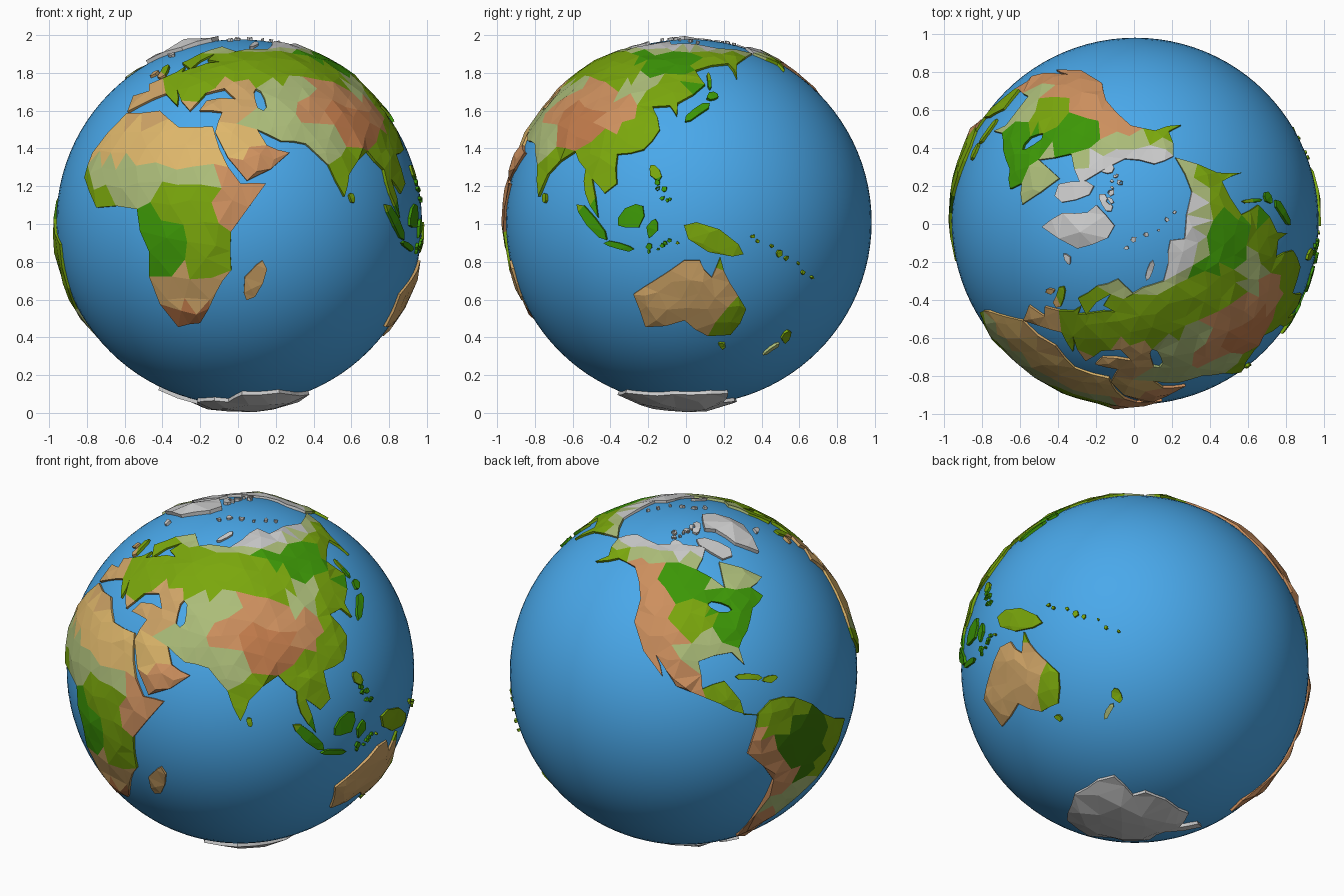
import bpy, bmesh, math, random
from mathutils import Vector, geometry

if "Cube" in bpy.data.objects:
    bpy.data.objects.remove(bpy.data.objects["Cube"])

random.seed(4)
CENTRE = Vector((0.006, 0.015, 1.01))
OCEAN, COAST = 0.968, 0.982
BIOMES, MATS, LIFT = [], {}, {}


def unit(lon, lat):
    a, b = math.radians(lon - 132.5), math.radians(lat)
    return Vector((math.cos(a) * math.cos(b), math.sin(a) * math.cos(b), math.sin(b)))


def material(name, code):
    m = bpy.data.materials.new(name)
    rgb = [int(code[i:i + 2], 16) / 255 for i in (0, 2, 4)]
    m.diffuse_color = [c ** 2.2 for c in rgb] + [1]
    m.use_nodes = True
    m.node_tree.nodes["Principled BSDF"].inputs["Base Color"].default_value = m.diffuse_color
    return m


def biome(name, code, lift, spots=()):
    MATS[name], LIFT[name] = material(name, code), lift
    BIOMES.extend((unit(*s), name) for s in spots)


def biome_at(p):
    """Ice and tundra by latitude, otherwise the nearest climate spot."""
    lat = math.degrees(math.asin(max(-1, min(1, p.z))))
    if p.dot(unit(-105, 60)) > 0.85:
        lat += 3            # the cold reaches further south in the west
    if lat > 69 or lat < -62 or p.dot(unit(-42, 72)) > 0.97:
        return "ice"
    return "sage" if lat > 65.5 else max(BIOMES, key=lambda b: b[0].dot(p))[1]


def outline(pts):
    """Coast through the given points, long stretches broken by a jittered midpoint."""
    ds, out = [unit(*p) for p in pts], []
    for a, b in zip(ds, ds[1:] + ds[:1]):
        out.append(a)
        d = b - a
        if d.length > 0.11:
            out.append(((a + b) / 2 + a.cross(d) * random.uniform(-.06, .08)).normalized())
    return out


def strip(lon0, lat0, lon1, lat1, width=0.3):
    """Long island between two points."""
    a, b = unit(lon0, lat0), unit(lon1, lat1)
    side = a.cross(b - a) * width
    ring = []
    for i in range(8):
        t = i * math.pi / 4
        ring.append(((a + b) / 2 + (b - a) / 2 * math.cos(t)
                     + side * math.sin(t) * random.uniform(.6, 1.2)).normalized())
    return ring


def chain(lon0, lat0, lon1, lat1, n, spread=0.02):
    """Row of scattered islets between two points."""
    loops = []
    for i in range(n):
        c = unit(lon0, lat0).lerp(unit(lon1, lat1), (i + 0.5) / n)
        c = (c + Vector([random.uniform(-spread, spread) for _ in "xyz"])).normalized()
        u = c.orthogonal().normalized()
        v, r = c.cross(u), random.uniform(.008, .022)
        loops.append([(c + (u * math.cos(k * 1.257) + v * math.sin(k * 1.257)) * r * random.uniform(.5, 1.1)).normalized()
                      for k in range(5)])
    return loops


def inside(x, y, loops):
    odd = False
    for lp in loops:
        for (ax, ay), (bx, by) in zip(lp, lp[1:] + lp[:1]):
            if (ay > y) != (by > y) and x < (bx - ax) * (y - ay) / (by - ay) + ax:
                odd = not odd
    return odd


def land(name, dirs, step=0.1, lift=0.0):
    """Faceted raised plate from coast loops (a loop inside a loop is a lake)."""
    c = sum((p for lp in dirs for p in lp), Vector()).normalized()
    u = Vector((0, 0, 1)).cross(c).normalized()
    v = c.cross(u)
    flat = [[(2 * p.dot(u) / (1 + p.dot(c)), 2 * p.dot(v) / (1 + p.dot(c))) for p in lp] for lp in dirs]
    pts, edges = [], []
    for lp in flat:
        n, k = len(pts), len(lp)
        pts += [Vector(p) for p in lp]
        edges += [(n + i, n + (i + 1) % k) for i in range(k)]
    rim = list(pts)
    xs, ys = [p.x for p in rim], [p.y for p in rim]
    y, row = min(ys), 0
    while y < max(ys):
        x = min(xs) + (row % 2) * step / 2
        while x < max(xs):
            q = Vector((x + random.uniform(-.22, .22) * step, y + random.uniform(-.22, .22) * step))
            if inside(q.x, q.y, flat) and min((q - r).length for r in rim) > step * 0.45:
                pts.append(q)
            x += step
        y += step * 0.87
        row += 1
    vs, _, fs, *_ = geometry.delaunay_2d_cdt(pts, edges, [], 0, 1e-6)

    def back(q):
        s = q.length_squared / 4
        return (u * q.x + v * q.y + c * (1 - s)) / (1 + s)
    bm, names = bmesh.new(), list(MATS)
    bv = [bm.verts.new(back(q)) for q in vs]
    for f in fs:
        m = sum((vs[i] for i in f), Vector((0, 0))) / len(f)
        if inside(m.x, m.y, flat):
            bm.faces.new([bv[i] for i in f]).material_index = names.index(biome_at(back(m)))
    bmesh.ops.delete(bm, geom=[w for w in bm.verts if not w.link_faces], context='VERTS')
    border = [e for e in bm.edges if e.is_boundary]
    rimset = {w for e in border for w in e.verts}
    tops = list(bm.verts)
    low = {w: bm.verts.new(w.co * 0.95) for w in rimset}
    for w in tops:
        if w in rimset:
            w.co *= COAST + random.uniform(-.003, .003) + lift * 0.3
        else:
            w.co *= COAST + 0.006 + LIFT[biome_at(w.co)] + lift + random.uniform(-.005, .005)
    for e in border:
        lo = e.link_loops[0]
        a, b = lo.vert, lo.link_loop_next.vert
        bm.faces.new((b, a, low[a], low[b])).material_index = lo.face.material_index
    me = bpy.data.meshes.new(name)
    bm.to_mesh(me)
    bm.free()
    for m in MATS.values():
        me.materials.append(m)
    ob = bpy.data.objects.new(name, me)
    ob.location = CENTRE
    bpy.context.collection.objects.link(ob)


# climate zones: colour, extra height, centre spots (lon, lat)
biome("ice", "C2C2C2", 0.002)
biome("sand", "DDB56A", 0, [(-2, 24), (24, 23), (41, 29)])
biome("tan", "CDA266", 0.002, [(25, -22), (47, -19), (38, 39), (-5, 40), (122, -25), (137, -24)])
biome("brown", "CB8E5E", 0.008, [(42, 6), (50, 17), (73, 36), (88, 42), (102, 36), (-110, 38), (-117, 47), (-130, 57),
                                 (-104, 24), (-79, -6), (-71, -20), (-72, -38)])
biome("clay", "C07A4C", 0.016, [(83, 34), (92, 33), (25, -31)])
biome("green", "79A514", 0, [(-6, 7), (26, 6), (30, -9), (77, 14), (113, 28), (122, 42), (100, 20), (60, 56), (98, 53),
                             (20, 52), (155, 58), (-100, 42), (-87, 14), (-152, 60), (-68, 7), (-43, -12), (142, -6),
                             (153, -30), (175, -38)])
biome("dark_green", "3F960F", 0, [(19, -5), (113, 61), (-105, 54), (-80, 45), (115, 0), (140, 38)])
biome("forest", "3C740E", 0.002, [(-61, -4), (-55, -9)])
biome("sage", "AABB78", 0, [(-2, 14), (25, 15), (54, 34), (64, 43), (107, 46), (73, 26), (-97, 31), (-72, 57), (-62, -30),
                            (170, -44)])

# ocean
bpy.ops.mesh.primitive_uv_sphere_add(segments=96, ring_count=48, radius=OCEAN, location=CENTRE)
ocean = bpy.context.object
ocean.name = "ocean"
ocean.data.materials.append(material("water", "4BA7EA"))
bpy.ops.object.shade_smooth()

# Eurasia, northern and southern coasts, with an inland sea
north = [(-6, 36.5), (-9, 43), (-1, 45), (-4, 48), (8, 54), (10, 57), (11, 54), (23, 59), (30, 60), (22, 61), (24, 65.5),
         (17, 61), (15, 55.5), (6, 59), (12, 66), (26, 71), (41, 67), (34, 65), (68, 69), (80, 73), (104, 77.5),
         (113, 73.5), (160, 69.8), (190, 66)]
south = [(163, 59), (157, 51), (157, 59), (136, 55), (140, 48), (128, 40), (128, 35), (125, 39), (118, 38.5), (122, 30),
         (117, 23), (108, 21.5), (109, 12), (105, 9), (100, 13.5), (103, 1.5), (98, 9), (97, 16.5), (91, 22.5), (80.5, 15),
         (77.5, 8), (73, 18), (66, 25), (57, 26), (49, 30), (52, 24.5), (59.5, 22), (45, 13), (34, 29), (36, 36.5),
         (27, 37), (29, 41), (41, 41.5), (36, 46), (28, 44), (23, 37), (14, 45.5), (17, 39), (9, 44), (0, 40)]
land("eurasia", [outline(north + south), strip(50, 46, 52, 37, 0.25)])

# Africa
land("africa", [outline([(-6, 36), (10, 37), (20, 31), (33, 31), (36, 23), (43, 12), (51, 12), (40, -3), (40, -15), (35, -22),
                         (28, -33), (19, -34.5), (12, -17), (13, -9), (9, 4), (-8, 4.5), (-17, 14), (-16, 22)])], 0.12)

# Americas
land("north_america", [outline([(-168, 66), (-156, 71), (-128, 70), (-82, 69), (-94, 60), (-80, 52), (-77, 62), (-56, 52),
     (-66, 50), (-62, 46), (-70, 43), (-76, 36), (-81, 31), (-80, 25.5), (-84, 30), (-97, 28), (-96, 19), (-88, 21), (-83, 14),
     (-82, 9), (-77, 8), (-86, 11), (-95, 16), (-105, 20), (-113, 30), (-110, 23), (-124, 40), (-124, 48), (-135, 59),
     (-150, 60), (-163, 55), (-158, 59)]), strip(-91, 47, -80, 44, 0.2)])
land("south_america", [outline([(-77, 8.5), (-72, 12), (-62, 10.5), (-50, 1), (-35, -7), (-40, -21), (-57, -36), (-65, -42),
     (-66, -54), (-74, -51), (-70, -18), (-81, -5), (-78, 4)])])

# Australia
land("australia", [outline([(113.5, -23), (116, -34.5), (131, -32), (140, -38), (149, -37.5), (153, -28), (146, -19),
                            (142.5, -11), (140, -17.5), (136, -12), (131, -12), (122, -18)])])

# polar ice
ring = [(a, random.uniform(-69, -66) if 30 < a < 170 else -77 if -60 < a < -20 else random.uniform(-76, -72))
        for a in range(180, -180, -15)]
ring[16:16] = [(-57, -64), (-64, -67)]
land("antarctica", [outline(ring)], 0.13, 0.018)
land("greenland", [outline([(-44, 60), (-54, 67), (-58, 75), (-70, 77), (-35, 83.5), (-16, 80), (-22, 70)])], 0.12, 0.024)

# islands
land("arctic_islands", [strip(-65, 63, -88, 73), strip(-70, 82, -85, 76), strip(-104, 70, -116, 72, 0.4),
                        strip(53, 71, 67, 76.5, 0.15)] + chain(-120, 74, -95, 79, 9, 0.04) + chain(20, 79, 145, 75, 6))
land("atlantic_islands", [strip(-23, 65, -14, 65), strip(0, 51, -5, 58.5, 0.25), strip(-9, 52, -7, 55),
                          strip(-84, 22, -74, 20, 0.12), strip(-74, 19, -68, 19, 0.2)])
land("madagascar", [strip(50, -12, 45, -25, 0.2)])
land("japan", [strip(131, 33, 141, 40, 0.16), strip(140, 42, 145, 44, 0.4), strip(142, 46, 143, 54, 0.1)])
land("indonesia", [strip(95, 5.5, 106, -5.5, 0.15), strip(105, -6.5, 115, -8.5, 0.13), strip(110, -1, 118, 5, 0.4),
                   strip(120, -5, 122, 1, 0.25), strip(120, 18, 123, 13), strip(80, 9, 81, 6, 0.4)]
     + chain(122, 13, 126, 6, 7) + chain(118, -9, 130, -5, 7))
land("new_guinea", [strip(131, -1, 150, -10, 0.2)] + chain(151, -4, 178, -18, 8))
land("new_zealand", [strip(174, -36, 176, -41), strip(173, -41, 168, -46, 0.17), strip(145, -41, 148, -43, 0.4)])
